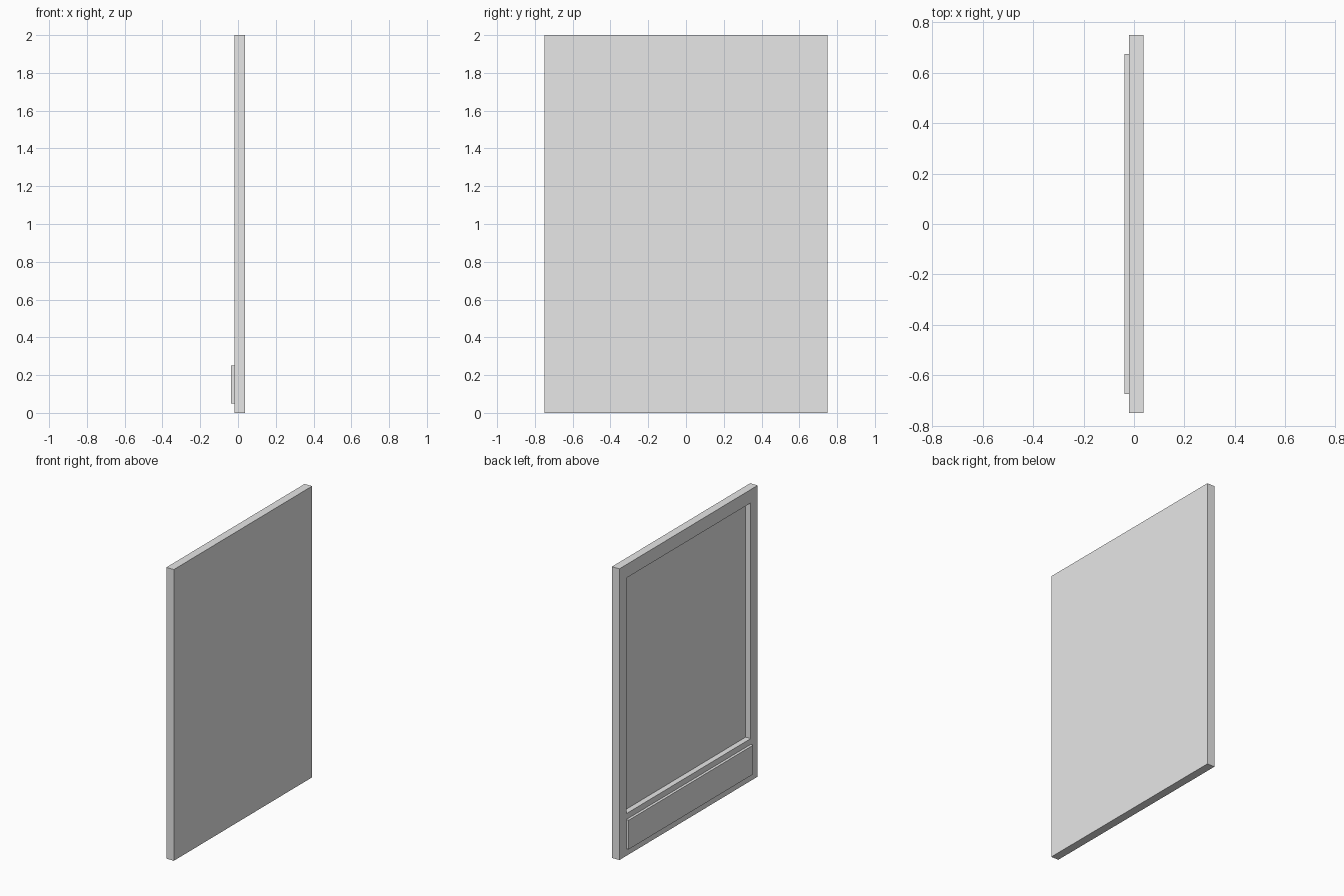
import bpy
import bmesh
from mathutils import Vector

cube = bpy.data.objects.get("Cube")
if cube:
    bpy.data.objects.remove(cube, do_unlink=True)

# Single light grey finish
grey = bpy.data.materials.new("light_grey")
grey.use_nodes = True
grey.diffuse_color = (0.8, 0.8, 0.8, 1)
grey.node_tree.nodes["Principled BSDF"].inputs["Base Color"].default_value = grey.diffuse_color


def box(name, low, high):
    """Add a box spanning two opposite corners."""
    low, high = Vector(low), Vector(high)
    bm = bmesh.new()
    bmesh.ops.create_cube(bm, size=1)
    bmesh.ops.scale(bm, vec=high - low, verts=bm.verts)
    bmesh.ops.translate(bm, vec=(low + high) / 2, verts=bm.verts)
    mesh = bpy.data.meshes.new(name)
    bm.to_mesh(mesh)
    bm.free()
    mesh.materials.append(grey)
    obj = bpy.data.objects.new(name, mesh)
    bpy.context.collection.objects.link(obj)
    return obj


FACE, BACK = -0.019, 0.0375   # panel surfaces along x
FLOOR = 0.019                 # bottom of the recess
HALF, INNER = 0.75, 0.675     # outer and inner half widths
SILL, HEAD = 0.29, 1.908      # recess bottom and top

# Thin back sheet closing the recess
box("back_sheet", (FLOOR, -HALF, 0), (BACK, HALF, 2))

# Raised border, cut through to leave the large recess
border = box("border_frame", (FACE, -HALF, 0), (FLOOR, HALF, 2))
cutter = box("recess_cutter", (FACE - 0.1, -INNER, SILL), (FLOOR + 0.1, INNER, HEAD))
cutter.hide_render = True
cut = border.modifiers.new("recess", 'BOOLEAN')
cut.operation = 'DIFFERENCE'
cut.solver = 'EXACT'
cut.object = cutter

# Apply the cut, then drop the cutter
bpy.context.view_layer.objects.active = border
border.select_set(True)
bpy.ops.object.modifier_apply(modifier=cut.name)
bpy.data.objects.remove(cutter, do_unlink=True)

# Raised plate below the recess
box("lower_plate", (-0.0375, -INNER, 0.05), (FACE, INNER, 0.25))
